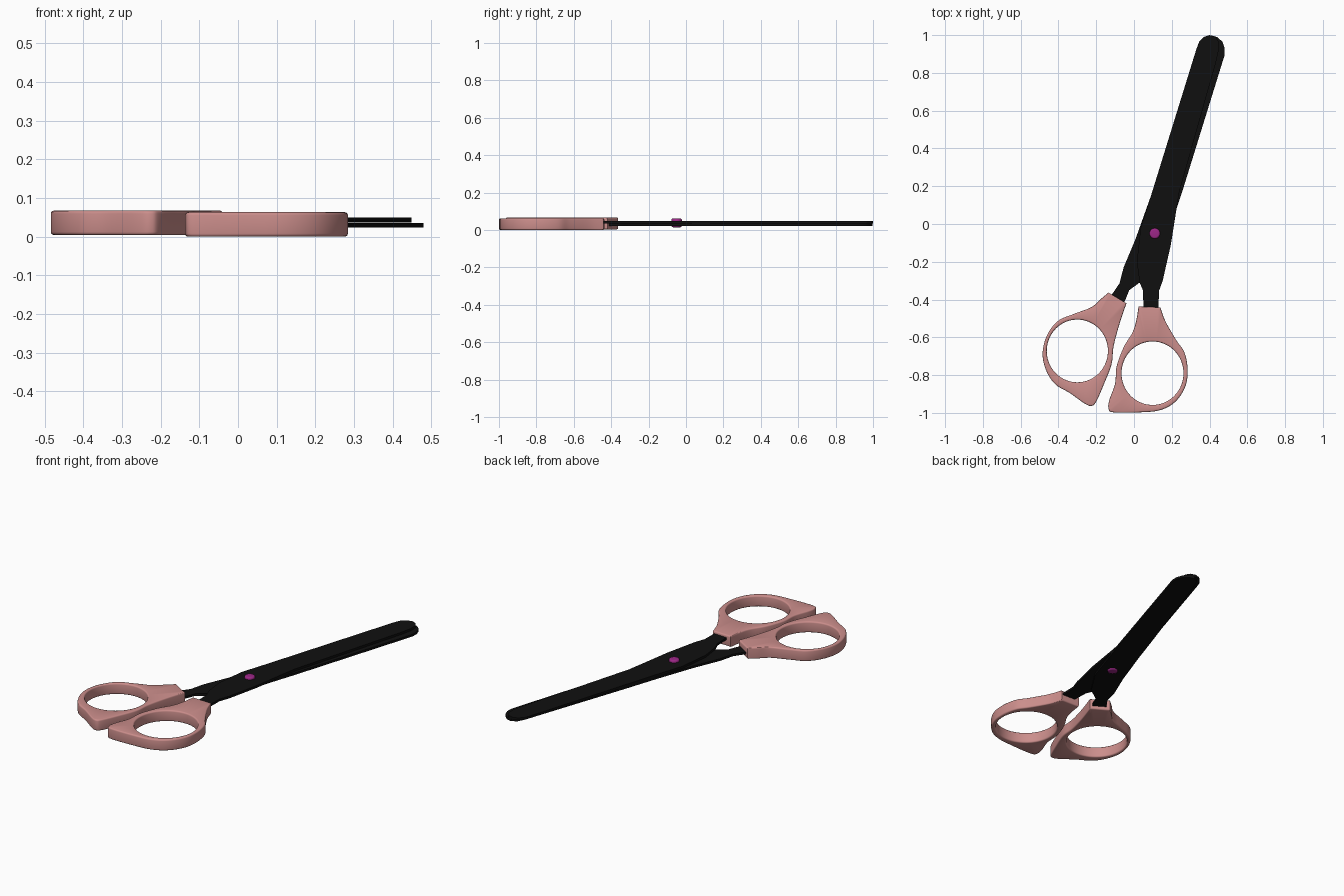
import bpy, bmesh, math
from mathutils import Vector

if "Cube" in bpy.data.objects:
    bpy.data.objects.remove(bpy.data.objects["Cube"])


def material(name, color):
    m = bpy.data.materials.new(name)
    m.diffuse_color = (*color, 1)
    m.use_nodes = True
    m.node_tree.nodes["Principled BSDF"].inputs["Base Color"].default_value = m.diffuse_color
    return m


PINK = material("pink_plastic", (0.60, 0.27, 0.26))
BLACK = material("black_metal", (0.005, 0.005, 0.005))
PURPLE = material("purple_screw", (0.33, 0.02, 0.24))


def finish(name, bm, mat, angle=35):
    bmesh.ops.recalc_face_normals(bm, faces=bm.faces)
    me = bpy.data.meshes.new(name)
    bm.to_mesh(me)
    bm.free()
    ob = bpy.data.objects.new(name, me)
    bpy.context.collection.objects.link(ob)
    me.materials.append(mat)
    bpy.ops.object.select_all(action='DESELECT')
    bpy.context.view_layer.objects.active = ob
    ob.select_set(True)
    bpy.ops.object.shade_smooth_by_angle(angle=math.radians(angle))
    return ob


def smooth_loop(pts, steps=6):
    """Closed spline through the points; a repeated point makes a corner."""
    p = [Vector(q) for q in pts]
    n, out = len(p), []
    for i in range(n):
        a, b, c, d = p[i - 1], p[i], p[(i + 1) % n], p[(i + 2) % n]
        if (b - c).length < 1e-6:
            continue
        for k in range(steps):
            t = k / steps
            out.append(0.5 * (2 * b + (c - a) * t + (2 * a - 5 * b + 4 * c - d) * t * t
                              + (3 * b - a - 3 * c + d) * t ** 3))
    return out


def handle(name, outline, centre, rx, ry, z0, z1, r=0.008):
    """Finger ring: rounded section swept between the outline and the oval hole."""
    c = Vector(centre)
    bm = bmesh.new()
    rings = []
    for p in smooth_loop(outline):
        d = (p - c).normalized()
        q = c + d * (1 / math.hypot(d.x / rx, d.y / ry))
        ring = []
        for cx, cz, start in ((p - d * r, z1 - r, 0), (q + d * r, z1 - r, 90),
                              (q + d * r, z0 + r, 180), (p - d * r, z0 + r, 270)):
            for k in range(4):
                a = math.radians(start + 30 * k)
                xy = cx + d * (r * math.cos(a))
                ring.append(bm.verts.new((xy.x, xy.y, cz + r * math.sin(a))))
        rings.append(ring)
    for i, ring in enumerate(rings):
        prev = rings[i - 1]
        for j in range(len(ring)):
            bm.faces.new((prev[j - 1], prev[j], ring[j], ring[j - 1]))
    return finish(name, bm, PINK, 50)


def plate(name, pts, z0, z1):
    """Flat blade cut from an outline."""
    bm = bmesh.new()
    face = bm.faces.new([bm.verts.new((x, y, z0)) for x, y in pts])
    top = bmesh.ops.extrude_face_region(bm, geom=[face])["geom"]
    bmesh.ops.translate(bm, vec=(0, 0, z1 - z0),
                        verts=[v for v in top if isinstance(v, bmesh.types.BMVert)])
    return finish(name, bm, BLACK, 30)


# Left finger ring
handle("left_handle", [
    (-0.135, -0.363), (-0.135, -0.363), (-0.04, -0.42), (-0.04, -0.42),
    (-0.077, -0.53), (-0.108, -0.648), (-0.119, -0.743), (-0.16, -0.85),
    (-0.2, -0.94), (-0.225, -0.963), (-0.262, -0.95), (-0.34, -0.895),
    (-0.415, -0.85), (-0.463, -0.78), (-0.484, -0.69), (-0.463, -0.595),
    (-0.405, -0.515), (-0.315, -0.475), (-0.225, -0.44), (-0.172, -0.394)],
    (-0.30, -0.672), 0.162, 0.166, 0.004, 0.067)

# Right finger ring
handle("right_handle", [
    (0.024, -0.437), (0.024, -0.437), (0.14, -0.442), (0.14, -0.442),
    (0.167, -0.516), (0.225, -0.617), (0.267, -0.68), (0.284, -0.77),
    (0.272, -0.86), (0.22, -0.94), (0.14, -0.985), (0.03, -0.997),
    (-0.11, -0.997), (-0.135, -0.975), (-0.13, -0.93), (-0.10, -0.845),
    (-0.092, -0.755), (-0.055, -0.653), (-0.008, -0.574), (0.013, -0.505)],
    (0.098, -0.79), 0.164, 0.168, 0.0, 0.063)

# Upper blade, running from the right handle
plate("upper_blade", [
    (0.06, -0.55), (0.05, -0.43), (0.047, -0.35), (0.03, -0.31), (0.015, -0.2),
    (0.035, -0.02), (0.09, 0.15), (0.33, 0.925), (0.345, 0.965), (0.37, 0.99),
    (0.40, 1.0), (0.43, 0.992), (0.448, 0.965), (0.448, 0.92), (0.435, 0.86),
    (0.24, 0.17), (0.225, 0.08), (0.195, -0.11), (0.152, -0.3), (0.132, -0.355),
    (0.13, -0.44), (0.12, -0.55)], 0.036, 0.049)

# Lower blade, running from the left handle
plate("lower_blade", [
    (-0.17, -0.455), (-0.115, -0.37), (-0.077, -0.315), (-0.055, -0.23),
    (0.008, -0.08), (0.09, 0.15), (0.15, 0.33), (0.36, 0.94), (0.38, 0.98),
    (0.41, 0.998), (0.44, 0.99), (0.468, 0.965), (0.48, 0.93), (0.48, 0.895),
    (0.255, 0.17), (0.225, 0.08), (0.15, -0.15), (0.06, -0.29), (0.03, -0.31),
    (-0.025, -0.35), (-0.045, -0.40), (-0.1, -0.5)], 0.023, 0.0355)

# Pivot screw with rounded heads
bm = bmesh.new()
bmesh.ops.create_cone(bm, cap_ends=True, segments=32, radius1=0.028, radius2=0.028, depth=0.047)
rims = [e for e in bm.edges if abs(e.verts[0].co.z - e.verts[1].co.z) < 1e-6]
bmesh.ops.bevel(bm, geom=rims, offset=0.009, segments=4, profile=0.5, affect='EDGES')
bmesh.ops.translate(bm, vec=(0.11, -0.05, 0.0385), verts=bm.verts)
finish("pivot_screw", bm, PURPLE, 40)
